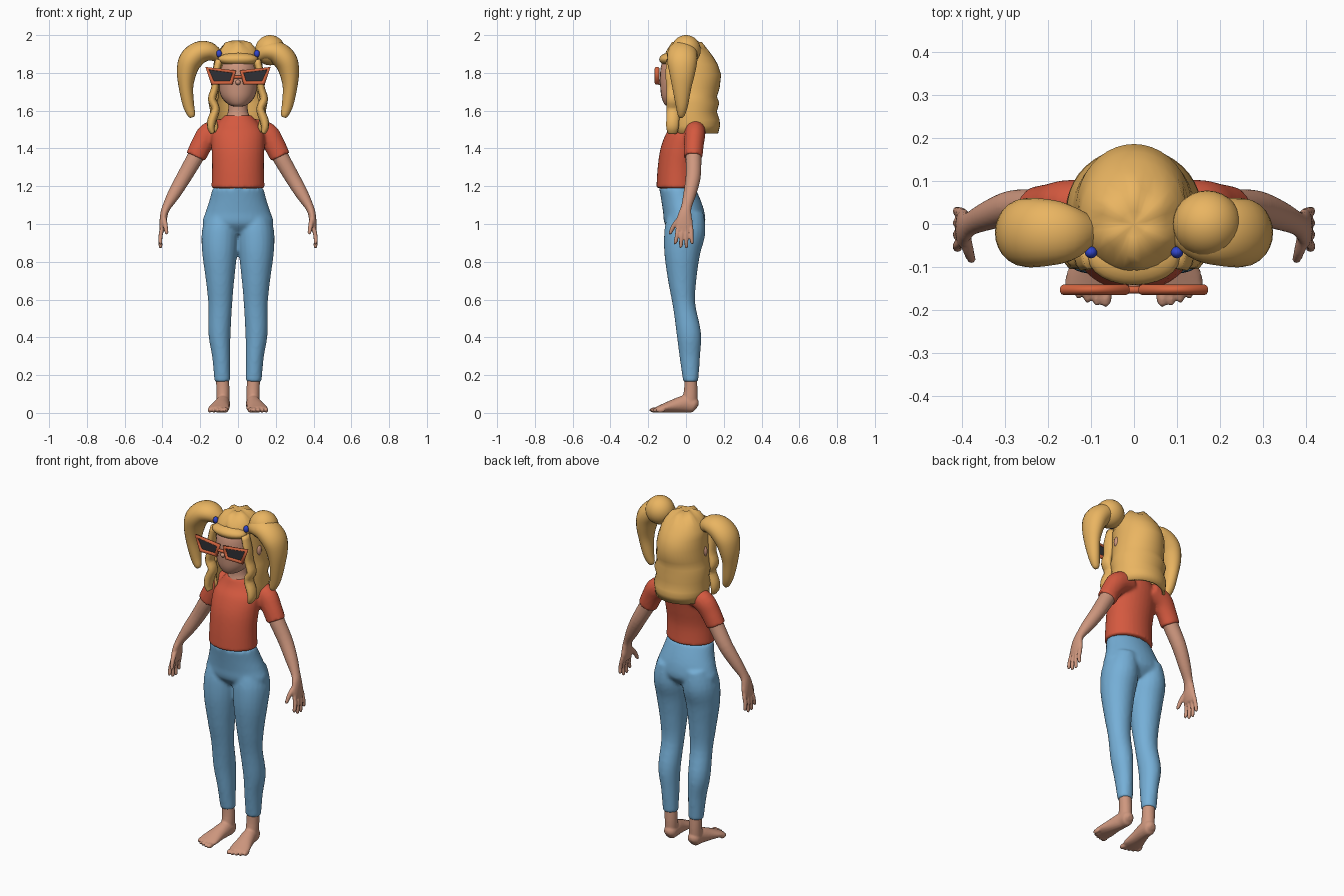
import bpy, bmesh, math
from mathutils import Vector, Matrix

if "Cube" in bpy.data.objects:
    bpy.data.objects.remove(bpy.data.objects["Cube"])


def material(name, rgb):
    m = bpy.data.materials.new(name)
    m.diffuse_color = (*rgb, 1)
    m.use_nodes = True
    m.node_tree.nodes["Principled BSDF"].inputs["Base Color"].default_value = m.diffuse_color
    return m


SKIN = material("skin", (0.62, 0.31, 0.21))
RED = material("shirt_red", (0.66, 0.10, 0.05))
BLUE = material("denim_blue", (0.18, 0.43, 0.68))
HAIR = material("hair_gold", (0.82, 0.46, 0.12))
FRAME = material("frame_orange", (0.66, 0.13, 0.05))
LENS = material("lens_dark", (0.03, 0.03, 0.035))
TIE = material("tie_blue", (0.03, 0.06, 0.6))


def finish(name, bm, mat, smooth=True):
    bmesh.ops.recalc_face_normals(bm, faces=bm.faces)
    for f in bm.faces:
        f.smooth = smooth
    me = bpy.data.meshes.new(name)
    bm.to_mesh(me)
    bm.free()
    me.materials.append(mat)
    ob = bpy.data.objects.new(name, me)
    bpy.context.collection.objects.link(ob)
    return ob


def spline(pts, k):
    """Catmull-Rom through tuples of any length."""
    P = [pts[0]] + list(pts) + [pts[-1]]
    out = []
    for i in range(1, len(P) - 2):
        for j in range(k):
            t = j / k
            out.append([0.5 * (2 * b + (c - a) * t + (2 * a - 5 * b + 4 * c - d) * t * t
                               + (3 * b - a - 3 * c + d) * t ** 3)
                        for a, b, c, d in zip(*P[i - 1:i + 3])])
    return out + [list(pts[-1])]


def tube(name, pts, mat, s=1, n=20, k=4, ref=(0, 1, 0), flat=False):
    """Skin elliptical rings (x, y, z, ra, rb) along a path; rb lies along ref."""
    rows = [(Vector((p[0] * s, p[1], p[2])), p[3], p[4]) for p in spline(pts, k)]
    bm = bmesh.new()
    rings = []
    for i, (c, ra, rb) in enumerate(rows):
        t = (rows[min(i + 1, len(rows) - 1)][0] - rows[max(i - 1, 0)][0]).normalized()
        if flat:
            t = Vector((0, 0, 1))
        b = Vector(ref)
        b = (b - t * b.dot(t)).normalized()
        a = t.cross(b)
        rings.append([bm.verts.new(c + a * ra * math.cos(q) + b * rb * math.sin(q))
                      for q in (2 * math.pi * j / n for j in range(n))])
    for u, v in zip(rings, rings[1:]):
        for j in range(n):
            bm.faces.new((u[j], u[j - 1], v[j - 1], v[j]))
    bm.faces.new(rings[0])
    bm.faces.new(rings[-1])
    return finish(name, bm, mat)


def loft(name, rows, mat, **kw):
    """Level rings given as (z, half width, front y, back y)."""
    return tube(name, [(0, (f + b) / 2, z, w, (b - f) / 2) for z, w, f, b in rows],
                mat, flat=True, **kw)


def ball(name, c, r, mat, n=20):
    bm = bmesh.new()
    bmesh.ops.create_uvsphere(bm, u_segments=n, v_segments=n // 2 + 2, radius=1,
                              matrix=Matrix.Translation(c) @ Matrix.Diagonal((*r, 1)))
    return finish(name, bm, mat)


def fuse(name, parts, voxel, it=4):
    """Join overlapping parts into one continuous skin."""
    bpy.ops.object.select_all(action='DESELECT')
    for p in parts:
        p.select_set(True)
    ob = bpy.context.view_layer.objects.active = parts[0]
    bpy.ops.object.join()
    ob.name = name
    m = ob.modifiers.new("skin", 'REMESH')
    m.mode, m.voxel_size, m.use_smooth_shade = 'VOXEL', voxel, True
    m = ob.modifiers.new("soften", 'SMOOTH')
    m.factor, m.iterations = 0.5, it
    return ob


SIDES = ((1, "left"), (-1, "right"))

# trousers: two legs and a pelvis
leg = [(.083, .025, .165, .042, .04), (.089, .02, .3, .048, .055), (.098, .015, .42, .059, .065),
       (.094, -.01, .57, .063, .06), (.095, -.02, .7, .075, .075), (.097, -.02, .85, .093, .096),
       (.094, -.006, .96, .097, .109), (.085, 0, 1.06, .075, .095)]
parts = [tube("leg", leg, BLUE, s) for s, _ in SIDES]
parts.append(loft("pelvis", [(.95, .13, -.07, .06), (1.0, .187, -.113, .10), (1.06, .173, -.121, .098),
                             (1.12, .153, -.13, .08), (1.19, .135, -.142, .05)], BLUE, n=32))
fuse("trousers", parts, .01)

# shirt: torso and two short sleeves
sleeve = [(.07, .05, 1.505, .055, .05), (.15, .048, 1.478, .062, .055),
          (.192, .042, 1.42, .057, .052), (.224, .038, 1.355, .054, .05)]
parts = [tube("sleeve", sleeve, RED, s) for s, _ in SIDES]
parts.append(loft("torso", [(1.19, .141, -.157, .066), (1.3, .137, -.15, .062), (1.4, .14, -.135, .078),
                            (1.48, .138, -.105, .092), (1.53, .11, -.07, .09),
                            (1.575, .072, -.05, .068)], RED, n=32))
fuse("shirt", parts, .009, 3)

# bare waist, neck, head
loft("waist", [(1.12, .12, -.125, .05), (1.19, .123, -.138, .045), (1.24, .125, -.14, .05)], SKIN, n=28)
loft("neck", [(1.53, .08, -.062, .07), (1.575, .06, -.048, .06), (1.61, .051, -.045, .055),
              (1.68, .05, -.05, .055)], SKIN)
loft("head", [(1.622, .02, -.09, -.03), (1.632, .05, -.112, .01), (1.665, .083, -.128, .06),
              (1.71, .1, -.135, .09), (1.78, .106, -.138, .11), (1.85, .1, -.128, .11),
              (1.9, .075, -.09, .08), (1.925, .02, -.03, .03)], SKIN, n=28)
ball("nose", (0, -.138, 1.75), (.014, .017, .014), SKIN)
for s, side in SIDES:
    ball(side + "_ear", (s * .125, .01, 1.755), (.02, .02, .033), SKIN)

# arms with hands, feet with toes
arm = [(.185, .045, 1.43, .045, .042), (.222, .04, 1.36, .044, .042), (.285, .038, 1.25, .04, .04),
       (.338, .02, 1.16, .034, .034), (.378, .002, 1.09, .023, .028), (.392, -.006, 1.05, .02, .036),
       (.397, -.01, 1.0, .019, .047), (.402, -.01, .965, .014, .042)]
foot = [(.078, .062, .035, .012, .015), (.078, .045, .042, .039, .034), (.08, 0, .048, .046, .038),
        (.09, -.06, .038, .036, .045), (.1, -.12, .025, .023, .056), (.106, -.155, .018, .015, .053)]
ankle = [(.083, .025, .2, .034, .032), (.08, .025, .12, .035, .036), (.08, .018, .05, .034, .042)]
for s, side in SIDES:
    parts = [tube("arm", arm, SKIN, s)]
    for i in range(4):
        y, tip = -.042 + .023 * i, (.892, .874, .872, .893)[i]
        parts.append(tube("finger", [(.4, y, .985, .012, .012), (.411, y * 1.15 - .002, .93, .0115, .0105),
                                     (.41, y * 1.3 - .003, tip + .008, .01, .009),
                                     (.408, y * 1.3 - .003, tip, .004, .004)], SKIN, s, n=10))
    parts.append(tube("thumb", [(.392, -.03, 1.03, .014, .014), (.385, -.062, .995, .013, .013),
                                (.378, -.082, .955, .01, .01), (.377, -.085, .945, .004, .004)],
                      SKIN, s, n=10))
    fuse(side + "_arm", parts, .0055, 2)
    parts = [tube("foot", foot, SKIN, s, ref=(1, 0, 0)), tube("ankle", ankle, SKIN, s)]
    for i in range(5):
        parts.append(ball("toe", (s * (.066 + .021 * i), -.168 + .006 * i * i / 3, .015),
                          (.015 if i == 0 else .0105, .026, .014), SKIN, 12))
    fuse(side + "_foot", parts, .0055, 2)

# main hair: wavy curtain, closed on top and open around the face
rows = [(1.972, .03, -.03, .03, 0), (1.952, .075, -.075, .085, 0), (1.915, .108, -.105, .122, 0),
        (1.88, .124, -.118, .148, 8), (1.845, .13, -.12, .168, 40), (1.79, .135, -.118, .186, 50),
        (1.72, .14, -.112, .178, 52), (1.675, .145, -.105, .164, 52), (1.64, .156, -.108, .176, 52),
        (1.595, .147, -.102, .163, 52), (1.55, .157, -.108, .178, 52), (1.52, .15, -.105, .18, 52),
        (1.48, .15, -.105, .17, 52)]
bm = bmesh.new()
N = 28
grid = []
for z, w, f, b, gap in rows:
    g = math.radians(gap)
    row = []
    for j in range(N + 1):
        q = g + (2 * math.pi - 2 * g) * j / N
        dz = .01 * math.cos(6 * q) if 1.94 < z < 1.96 else 0
        row.append(bm.verts.new((w * math.sin(q), (f + b) / 2 - (b - f) / 2 * math.cos(q), z + dz)))
    grid.append(row)
for u, v in zip(grid, grid[1:]):
    for j in range(N):
        bm.faces.new((u[j], u[j + 1], v[j + 1], v[j]))
crown = bm.verts.new((0, 0, 1.957))
for j in range(N):
    bm.faces.new((crown, grid[0][j], grid[0][j + 1]))
bmesh.ops.remove_doubles(bm, verts=bm.verts, dist=1e-5)
hair = finish("main_hair", bm, HAIR)
m = hair.modifiers.new("thickness", 'SOLIDIFY')
m.thickness, m.offset = .015, -1

# fringe, front locks, bunches and ties
ball("fringe", (0, -.08, 1.872), (.106, .062, .036), HAIR, 24)
lock = [(.1, -.075, 1.87, .02, .03), (.118, -.075, 1.79, .02, .035), (.122, -.07, 1.72, .02, .035),
        (.138, -.068, 1.66, .022, .036), (.118, -.068, 1.61, .022, .036), (.138, -.07, 1.55, .024, .036),
        (.143, -.072, 1.51, .02, .034), (.133, -.072, 1.48, .012, .025)]
tail = [(.1, -.015, 1.885, .03, .035), (.15, -.02, 1.912, .05, .066), (.205, -.02, 1.907, .06, .078),
        (.252, -.02, 1.865, .062, .08), (.272, -.02, 1.8, .052, .068), (.275, -.022, 1.72, .038, .05),
        (.262, -.022, 1.63, .03, .033), (.247, -.025, 1.58, .021, .02), (.242, -.025, 1.565, .01, .01)]
for s, side in SIDES:
    tube(side + "_front_lock", lock, HAIR, s, n=10, k=3)
    tube(side + "_bunch", tail, HAIR, s, n=24)
    ball(side + "_hair_tie", (s * .1, -.066, 1.902), (.015, .014, .02), TIE, 14)
ball("bunch_bun", (.17, 0, 1.92), (.08, .078, .08), HAIR, 28)

# angular sunglasses
for s, side in SIDES:
    pts = [(.163, 1.824), (.134, 1.747), (.036, 1.747), (.02, 1.806)]
    cu = bpy.data.curves.new(side + "_rim", 'CURVE')
    cu.dimensions, cu.bevel_depth, cu.bevel_resolution = '3D', .0125, 3
    sp = cu.splines.new('POLY')
    sp.points.add(3)
    sp.use_cyclic_u = True
    for p, (x, z) in zip(sp.points, pts):
        p.co = (s * x, -.153, z, 1)
    cu.materials.append(FRAME)
    ob = bpy.data.objects.new(side + "_rim", cu)
    bpy.context.collection.objects.link(ob)
    bpy.ops.object.select_all(action='DESELECT')
    ob.select_set(True)
    bpy.context.view_layer.objects.active = ob
    bpy.ops.object.convert(target='MESH')
    bm = bmesh.new()
    face = bm.faces.new([bm.verts.new((s * x, -.15, z)) for x, z in pts])
    top = bmesh.ops.extrude_face_region(bm, geom=[face])
    bmesh.ops.translate(bm, vec=(0, -.006, 0),
                        verts=[v for v in top["geom"] if isinstance(v, bmesh.types.BMVert)])
    finish(side + "_lens", bm, LENS, smooth=False)
tube("bridge", [(-.03, -.153, 1.778, .009, .009), (.03, -.153, 1.778, .009, .009)], FRAME, n=12, k=2)
